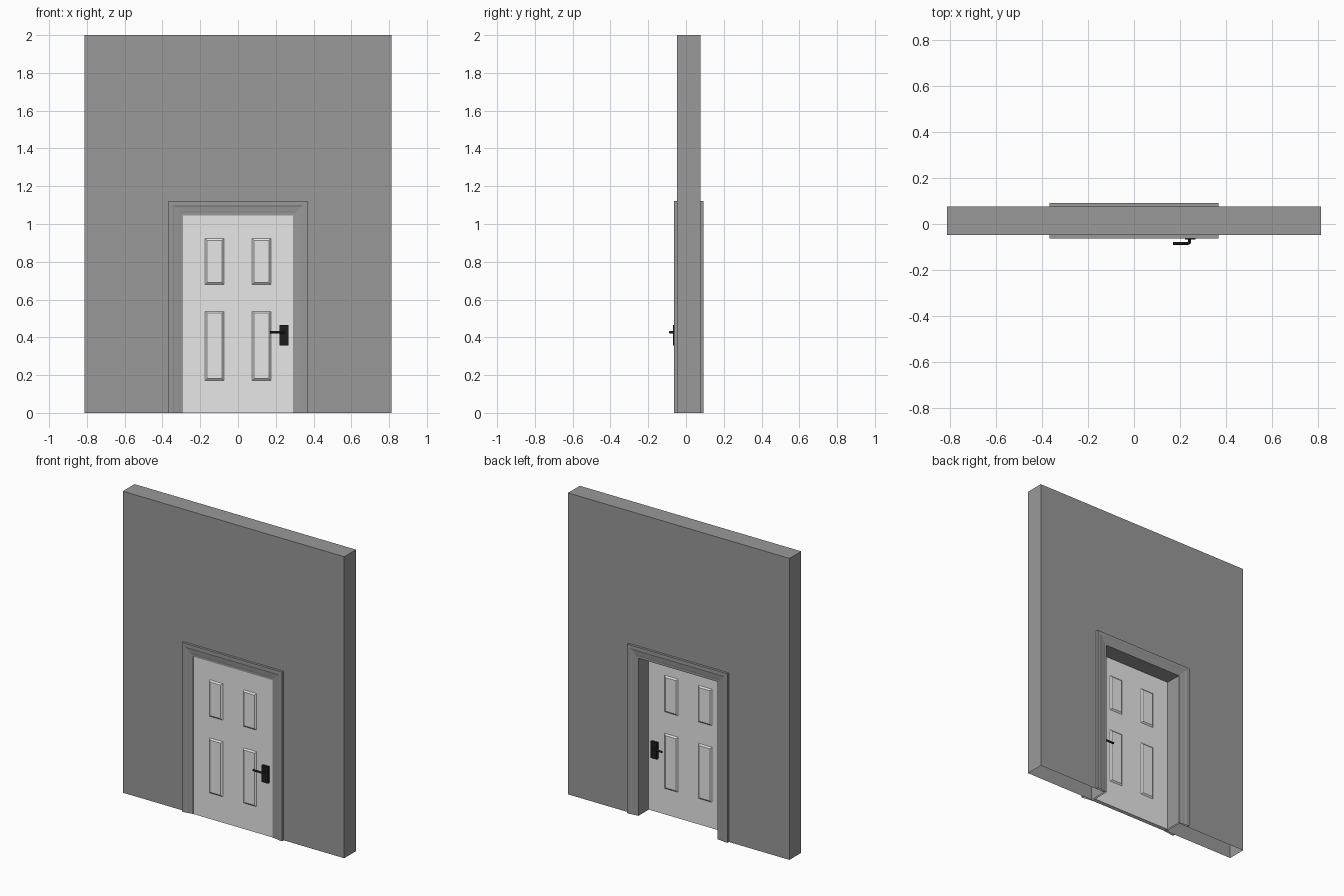
import bpy, bmesh, math

if "Cube" in bpy.data.objects:
    bpy.data.objects.remove(bpy.data.objects["Cube"])

def material(name, v):
    m = bpy.data.materials.new(name)
    m.diffuse_color = (v, v, v, 1)
    m.use_nodes = True
    m.node_tree.nodes["Principled BSDF"].inputs["Base Color"].default_value = m.diffuse_color
    return m

GREY = material("wall grey", 0.32)
WHITE = material("door white", 0.8)
BLACK = material("handle black", 0.012)

HALF, TOP = 0.291, 1.045      # door opening
MID = 0.0145                  # wall centre in y
DOOR_F, DOOR_B = -0.052, -0.025
DOOR_MID = (DOOR_F + DOOR_B) / 2

def finish(bm, name, mat):
    bmesh.ops.recalc_face_normals(bm, faces=bm.faces)
    me = bpy.data.meshes.new(name)
    bm.to_mesh(me)
    bm.free()
    me.materials.append(mat)
    ob = bpy.data.objects.new(name, me)
    bpy.context.collection.objects.link(ob)
    return ob

def box(name, x, y, z, mat):
    bm = bmesh.new()
    bmesh.ops.create_cube(bm, size=1)
    for v in bm.verts:
        v.co = [(r[0] + r[1]) / 2 + c * (r[1] - r[0]) for r, c in zip((x, y, z), v.co)]
    return finish(bm, name, mat)

# wall: notched outline pushed through its thickness, open underneath
bm = bmesh.new()
h, t, w = HALF + 0.01, TOP + 0.01, 0.8125
outline = [(-h, 0), (-h, t), (h, t), (h, 0), (w, 0), (w, 2), (-w, 2), (-w, 0)]
face = bm.faces.new([bm.verts.new((x, MID - 0.0615, z)) for x, z in outline])
res = bmesh.ops.extrude_face_region(bm, geom=[face], use_keep_orig=True)
for v in res["geom"]:
    if isinstance(v, bmesh.types.BMVert):
        v.co.y = MID + 0.0615
bmesh.ops.recalc_face_normals(bm, faces=bm.faces)
under = [f for f in bm.faces if all(v.co.z < 1e-5 for v in f.verts)]
bmesh.ops.delete(bm, geom=under, context='FACES_ONLY')
finish(bm, "wall", GREY)

# door frame: stepped casing on both sides joined by the jamb, mitred sweep
half = [(0, 0.069), (0.012, 0.069), (0.022, 0.071), (0.045, 0.0735),
        (0.055, 0.077), (0.0765, 0.077), (0.0765, 0.0605)]
profile = [(o, MID - d) for o, d in reversed(half)] + [(o, MID + d) for o, d in half]
bm = bmesh.new()
rings = []
for sx, top in ((-1, 0), (-1, 1), (1, 1), (1, 0)):
    rings.append([bm.verts.new((sx * (HALF + o), y, (TOP + o) * top)) for o, y in profile])
for a, b in zip(rings, rings[1:]):
    for i in range(len(profile) - 1):
        bm.faces.new((a[i], a[i + 1], b[i + 1], b[i]))
finish(bm, "door_frame", GREY)

# door leaf
box("door", (-HALF, HALF), (DOOR_F, DOOR_B), (0, TOP), WHITE)

# raised panels with sloped borders, on both door faces
def panel(name, x0, x1, z0, z1, y, out):
    bm = bmesh.new()
    loops = []
    for inset, rise in ((0, -0.002), (0.012, 0.008)):
        loops.append([bm.verts.new((x, y + out * rise, z)) for x, z in (
            (x0 + inset, z0 + inset), (x1 - inset, z0 + inset),
            (x1 - inset, z1 - inset), (x0 + inset, z1 - inset))])
    bm.faces.new(loops[0])
    bm.faces.new(loops[1])
    for i in range(4):
        j = (i + 1) % 4
        bm.faces.new((loops[0][i], loops[0][j], loops[1][j], loops[1][i]))
    finish(bm, name, WHITE)

for side, y, out in (("front", DOOR_F, -1), ("back", DOOR_B, 1)):
    for x0, x1 in ((-0.176, -0.073), (0.073, 0.176)):
        panel(side + "_upper_panel", x0, x1, 0.678, 0.925, y, out)
        panel(side + "_lower_panel", x0, x1, 0.17, 0.54, y, out)

# handles: back plate and bent lever on each side
path = [(0.242, -0.055), (0.242, -0.077), (0.240, -0.082), (0.235, -0.0845), (0.17, -0.0845)]
for side, s in (("front", 1), ("back", -1)):
    def flip(y):
        return DOOR_MID + s * (y - DOOR_MID)
    ys = sorted((flip(-0.068), flip(DOOR_F + 0.001)))
    box(side + "_handle_plate", (0.221, 0.267), ys, (0.356, 0.466), BLACK)
    cu = bpy.data.curves.new(side + "_handle_lever", 'CURVE')
    cu.dimensions = '3D'
    cu.bevel_depth = 0.0065
    cu.bevel_resolution = 2
    cu.use_fill_caps = True
    sp = cu.splines.new('POLY')
    sp.points.add(len(path) - 1)
    for p, (x, y) in zip(sp.points, path):
        p.co = (x, flip(y), 0.427, 1)
    cu.materials.append(BLACK)
    bpy.context.collection.objects.link(bpy.data.objects.new(side + "_handle_lever", cu))
